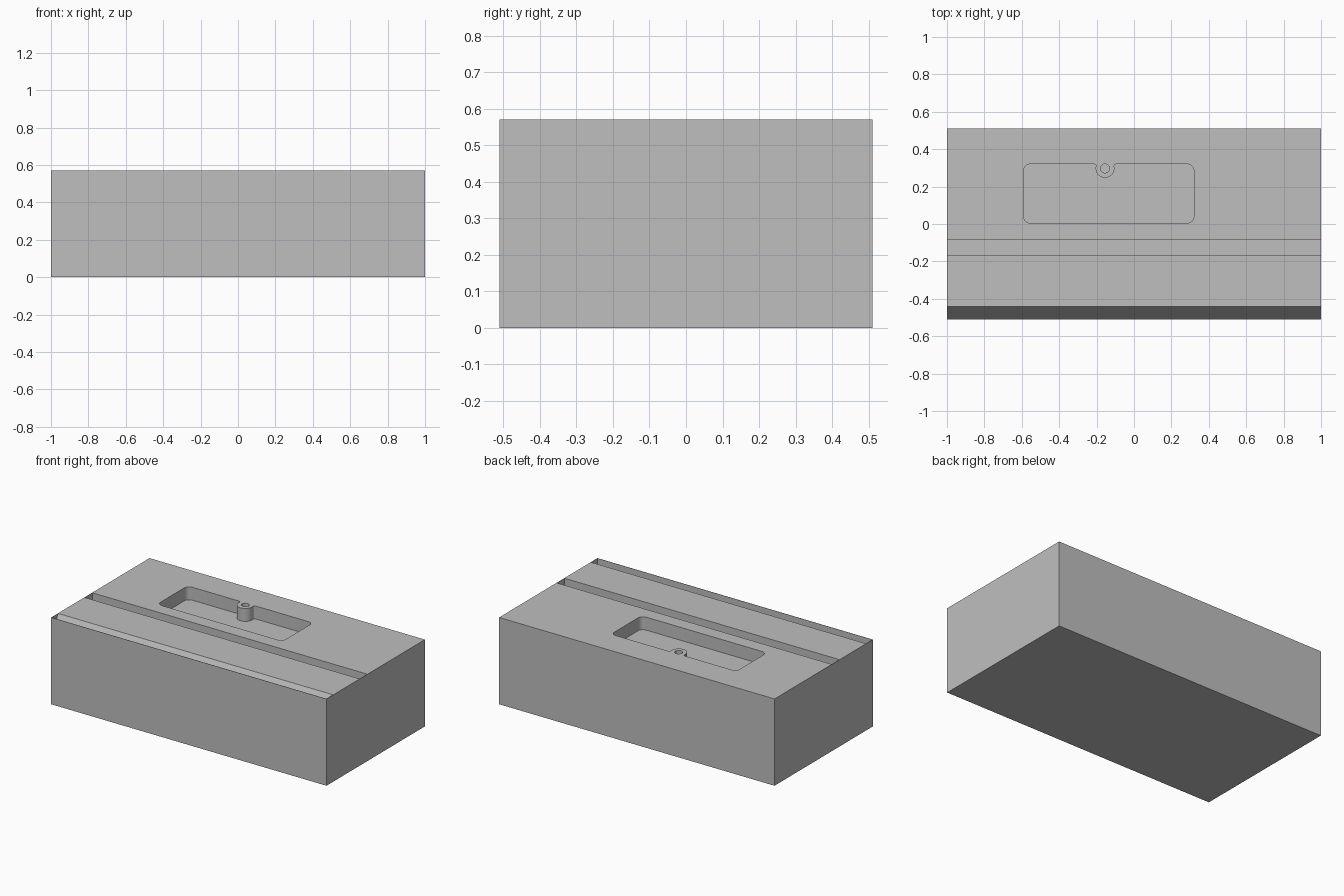
import bpy, bmesh
from math import sin, cos, radians, atan2, degrees, sqrt
from mathutils import Vector

if "Cube" in bpy.data.objects:
    bpy.data.objects.remove(bpy.data.objects["Cube"], do_unlink=True)

HX, HY, TOP = 1.0, 0.51, 0.57      # half length, half width, height
SKIN = 0.002                       # thin film closing the slots
DEPTH = 0.085                      # pocket depth

grey = bpy.data.materials.new("plain_grey")
grey.use_nodes = True
grey.diffuse_color = (0.52, 0.52, 0.52, 1)
grey.node_tree.nodes["Principled BSDF"].inputs["Base Color"].default_value = grey.diffuse_color


def prism(name, points, sweep):
    """Closed solid: a polygon of 3D points swept along a vector."""
    bm = bmesh.new()
    face = bm.faces.new([bm.verts.new(p) for p in points])
    ext = bmesh.ops.extrude_face_region(bm, geom=[face])
    moved = [g for g in ext["geom"] if isinstance(g, bmesh.types.BMVert)]
    bmesh.ops.translate(bm, verts=moved, vec=Vector(sweep))
    bmesh.ops.recalc_face_normals(bm, faces=bm.faces)
    mesh = bpy.data.meshes.new(name)
    bm.to_mesh(mesh)
    bm.free()
    mesh.materials.append(grey)
    ob = bpy.data.objects.new(name, mesh)
    bpy.context.collection.objects.link(ob)
    return ob


def arc(cx, cy, r, start, end, steps=8):
    angles = [radians(start + (end - start) * i / steps) for i in range(steps + 1)]
    return [(cx + r * cos(a), cy + r * sin(a)) for a in angles]


def slot(name, profile):
    """Slot cutter running along x, from a (y, z) profile."""
    return prism(name, [(SKIN - HX, y, z) for y, z in profile], (2 * (HX - SKIN), 0, 0))


def sink(name, outline, depth):
    """Vertical cutter, from an (x, y) outline."""
    return prism(name, [(x, y, TOP - depth) for x, y in outline], (0, 0, depth + 0.1))


# Main block
block = prism("block", [(-HX, -HY, 0), (HX, -HY, 0), (HX, HY, 0), (-HX, HY, 0)], (0, 0, TOP))

# Square slot and steep front chamfer slot
over = TOP + 0.1
front = SKIN - HY
chamfer_edge = -0.44
low = TOP - (chamfer_edge + HY) * sqrt(3)
cutters = [
    slot("square_slot_cutter", [(-0.165, over), (-0.165, TOP - DEPTH),
                                (-0.085, TOP - DEPTH), (-0.085, over)]),
    slot("chamfer_slot_cutter", [(front, over), (front, low),
                                 (chamfer_edge, TOP), (chamfer_edge, over)]),
]

# Rounded pocket outline, notched by a filleted round boss on its back wall
x0, x1, y0, y1, r = -0.59, 0.32, 0.005, 0.32, 0.035
bx, by, br, fr = -0.155, 0.297, 0.05, 0.01
fy = y1 - fr
dx = sqrt((br + fr) ** 2 - (fy - by) ** 2)
t = degrees(atan2(fy - by, dx))
outline = (arc(x0 + r, y0 + r, r, 180, 270) + arc(x1 - r, y0 + r, r, 270, 360)
           + arc(x1 - r, y1 - r, r, 0, 90)
           + arc(bx + dx, fy, fr, 90, 180 + t)
           + arc(bx, by, br, t, -180 - t, 32)[1:-1]
           + arc(bx - dx, fy, fr, -t, 90)
           + arc(x0 + r, y1 - r, r, 90, 180))
cutters.append(sink("pocket_cutter", outline, DEPTH))

# Screw hole in the boss
cutters.append(sink("hole_cutter", arc(bx, by, 0.024, 0, 360, 32)[:-1], DEPTH))

# Cut everything out of the block
for cutter in cutters:
    cutter.hide_render = True
    mod = block.modifiers.new(cutter.name, "BOOLEAN")
    mod.operation = "DIFFERENCE"
    mod.solver = "EXACT"
    mod.object = cutter
bpy.context.view_layer.update()
cut = bpy.data.meshes.new_from_object(block.evaluated_get(bpy.context.evaluated_depsgraph_get()))
block.modifiers.clear()
block.data = cut
for cutter in cutters:
    bpy.data.objects.remove(cutter, do_unlink=True)

# Smooth the rounded walls, keep the edges sharp
bpy.ops.object.select_all(action="DESELECT")
block.select_set(True)
bpy.context.view_layer.objects.active = block
bpy.ops.object.shade_smooth_by_angle(angle=radians(30))
